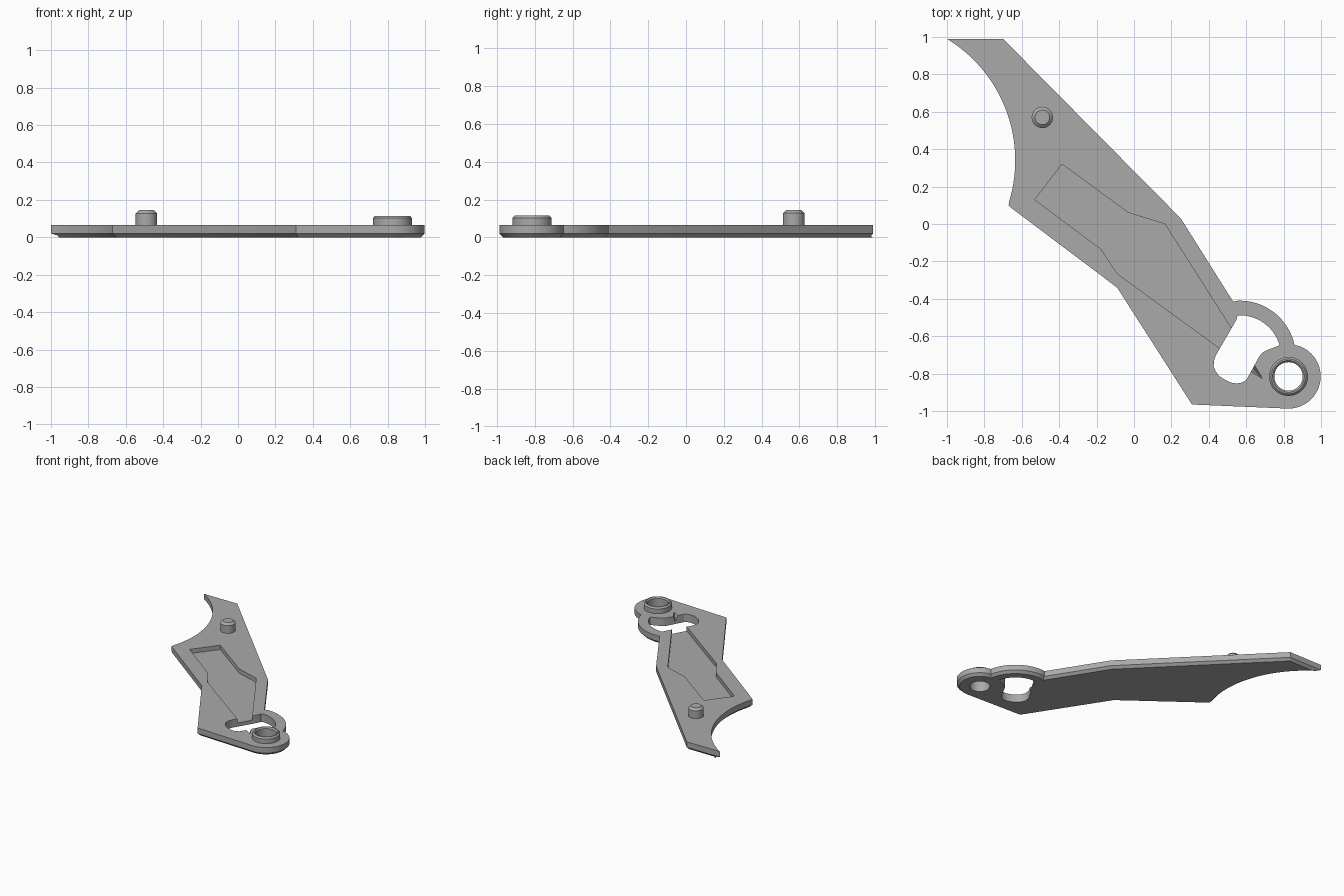
import bpy, bmesh
from math import sin, cos, radians
from mathutils import Vector

cube = bpy.data.objects.get("Cube")
if cube:
    bpy.data.objects.remove(cube)

grey = bpy.data.materials.new("plain_grey")
grey.use_nodes = True
grey.diffuse_color = (0.4, 0.4, 0.4, 1)
grey.node_tree.nodes["Principled BSDF"].inputs["Base Color"].default_value = (0.4, 0.4, 0.4, 1)

TOP, CHAMFER = 0.065, 0.02
HUB, PEG, RING = (0.826, -0.815), (-0.49, 0.57), (0.565, -0.71)


def arc(center, radius, start, end, steps):
    angles = [radians(start + (end - start) * i / steps) for i in range(steps + 1)]
    return [(center[0] + radius * cos(a), center[1] + radius * sin(a)) for a in angles]


def inset(points, distance):
    """Mitred inward offset of a clockwise loop."""
    result = []
    for i, p in enumerate(points):
        p = Vector(p)
        a = (p - Vector(points[i - 1])).normalized()
        b = (Vector(points[(i + 1) % len(points)]) - p).normalized()
        na, nb = Vector((a.y, -a.x)), Vector((b.y, -b.x))
        result.append(p + (na + nb) * distance / (1 + na.dot(nb)))
    return result


def loft(name, layers, closed=False):
    """Join (points, z) loops with quads; cap the ends or close into a tube."""
    bm = bmesh.new()
    loops = [[bm.verts.new((p[0], p[1], z)) for p in pts] for pts, z in layers]
    n = len(loops[0])
    pairs = list(zip(loops, loops[1:]))
    if closed:
        pairs.append((loops[-1], loops[0]))
    else:
        bm.faces.new(loops[0])
        bm.faces.new(loops[-1])
    for low, high in pairs:
        for i in range(n):
            j = (i + 1) % n
            bm.faces.new((low[i], low[j], high[j], high[i]))
    bmesh.ops.recalc_face_normals(bm, faces=bm.faces)
    mesh = bpy.data.meshes.new(name)
    bm.to_mesh(mesh)
    bm.free()
    mesh.materials.append(grey)
    obj = bpy.data.objects.new(name, mesh)
    bpy.context.collection.objects.link(obj)
    return obj


def turned(name, center, profile, closed=False):
    return loft(name, [(arc(center, r, 0, 352.5, 47), z) for r, z in profile], closed)


def cut(target, cutter):
    cutter.hide_render = True
    mod = target.modifiers.new("cut", "BOOLEAN")
    mod.operation, mod.solver, mod.object = "DIFFERENCE", "EXACT", cutter
    bpy.context.view_layer.update()
    graph = bpy.context.evaluated_depsgraph_get()
    mesh = bpy.data.meshes.new_from_object(target.evaluated_get(graph))
    target.modifiers.clear()
    target.data = mesh
    bpy.data.objects.remove(cutter)


# Plate with a chamfered lower edge
outline = [(-0.7, 0.99), (0.25, 0.03), (0.53, -0.415)]
outline += arc(RING, 0.3, 92, 12, 20)
outline += arc(HUB, 0.172, 75, -90, 28)
outline += [(0.31, -0.965), (-0.09, -0.34), (-0.655, 0.085), (-0.67, 0.1)]
outline += arc((-1.396, 0.34), 0.761, -17, 58.6, 28)
plate = loft("plate", [(inset(outline, CHAMFER), 0), (outline, CHAMFER), (outline, TOP)])

# Irregular opening beside the hub
opening = [(0.553, -0.492)] + arc(RING, 0.222, 89, 16, 18)
opening += [(0.71, -0.675), (0.688, -0.687), (0.67, -0.707), (0.617, -0.805),
            (0.6, -0.834), (0.577, -0.848), (0.548, -0.853), (0.515, -0.847),
            (0.484, -0.832), (0.455, -0.812), (0.436, -0.787), (0.426, -0.762),
            (0.427, -0.735), (0.436, -0.705), (0.543, -0.52), (0.549, -0.507)]
cut(plate, loft("opening_cutter", [(opening, -0.1), (opening, 0.2)]))

# Shallow pocket running into the opening
pocket = [(-0.385, 0.32), (-0.03, 0.06), (0.165, 0.0), (0.521, -0.56), (0.56, -0.62),
          (0.5, -0.694), (0.459, -0.665), (-0.09, -0.265), (-0.175, -0.135), (-0.53, 0.13)]
cut(plate, loft("pocket_cutter", [(pocket, 0.03), (pocket, 0.2)]))

# Small tapered notch in the opening's edge
low = [(0.63, -0.765), (0.64, -0.775), (0.636, -0.76)]
high = [(0.61, -0.78), (0.69, -0.83), (0.64, -0.745)]
cut(plate, loft("notch_cutter", [(low, 0.02), (high, TOP + 0.002)]))

# Hub bore
cut(plate, turned("bore_cutter", HUB, [(0.076, -0.1), (0.076, 0.2)]))

# Raised collar and locating peg
collar = turned("hub_collar", HUB, [(0.076, 0.06), (0.104, 0.06), (0.104, 0.103),
                                    (0.093, 0.115), (0.085, 0.115), (0.076, 0.105)], True)
peg = turned("locating_peg", PEG, [(0.057, 0.06), (0.057, 0.128), (0.039, 0.145)])

for obj in (plate, collar, peg):
    bpy.ops.object.select_all(action="DESELECT")
    obj.select_set(True)
    bpy.context.view_layer.objects.active = obj
    bpy.ops.object.shade_smooth_by_angle(angle=radians(25))
